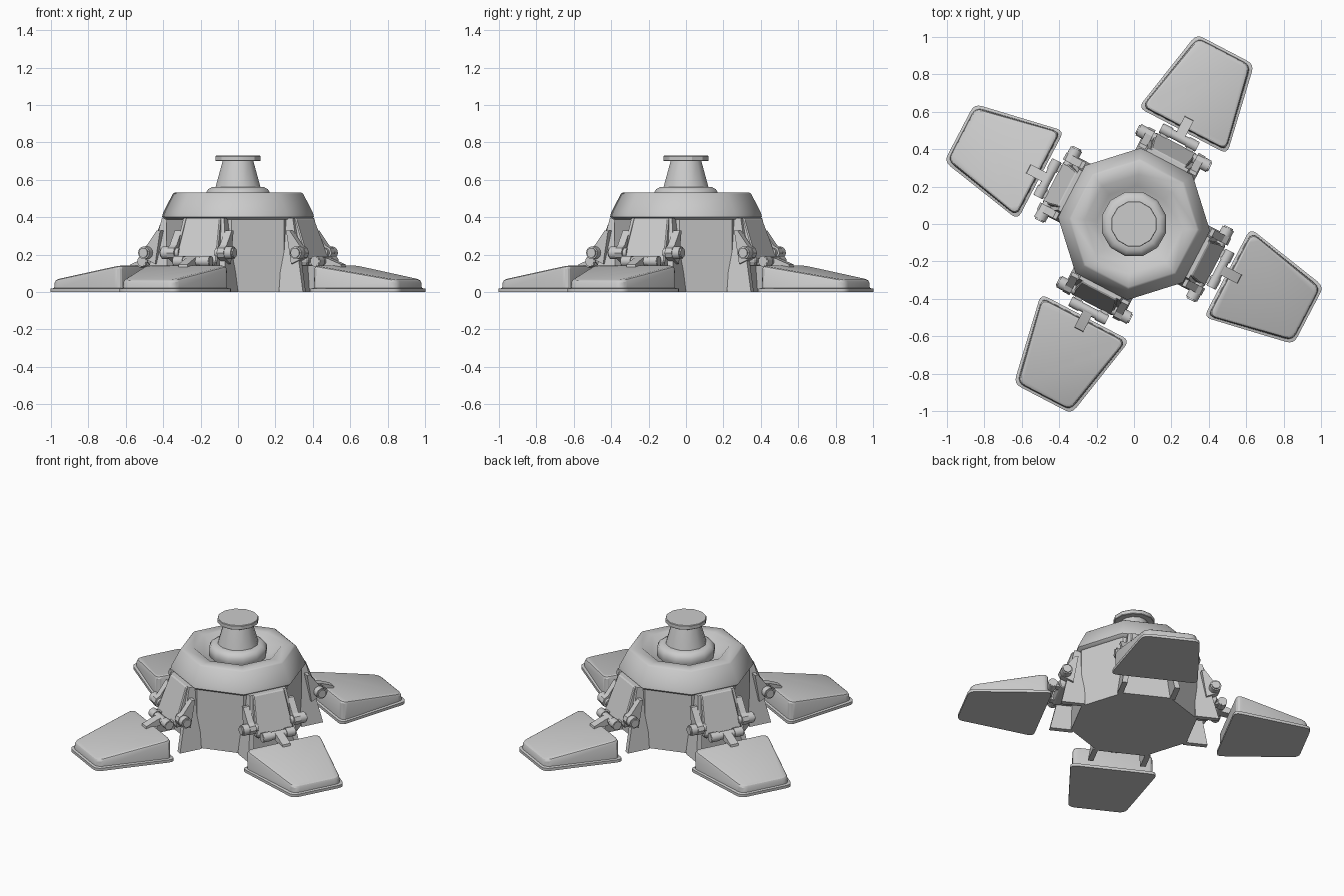
import bpy, bmesh
from math import sin, cos, pi, radians
from mathutils import Matrix, Vector

if "Cube" in bpy.data.objects:
    bpy.data.objects.remove(bpy.data.objects["Cube"])

LEG = radians(62.4)          # direction of the first leg


def finish(bm, name, smooth=None, bevel=0.0):
    bmesh.ops.recalc_face_normals(bm, faces=bm.faces)
    me = bpy.data.meshes.new(name)
    bm.to_mesh(me)
    bm.free()
    ob = bpy.data.objects.new(name, me)
    bpy.context.collection.objects.link(ob)
    if bevel:
        m = ob.modifiers.new("bevel", 'BEVEL')
        m.width, m.segments, m.limit_method = bevel, 1, 'ANGLE'
    if smooth:
        bpy.ops.object.select_all(action='DESELECT')
        ob.select_set(True)
        bpy.context.view_layer.objects.active = ob
        bpy.ops.object.shade_smooth_by_angle(angle=radians(smooth))
    return ob


def loft(bm, rings):
    """Skin a stack of equal-length point rings and cap both ends."""
    vs = [[bm.verts.new(p) for p in r] for r in rings]
    n = len(vs[0])
    for a, b in zip(vs, vs[1:]):
        for i in range(n):
            j = (i + 1) % n
            bm.faces.new((a[i], a[j], b[j], b[i]))
    bm.faces.new(vs[0][::-1])
    bm.faces.new(vs[-1])


def lathe(name, profile, n, phase=0.0, smooth=None):
    bm = bmesh.new()
    loft(bm, [[(r * cos(phase + 2 * pi * i / n), r * sin(phase + 2 * pi * i / n), z)
               for i in range(n)] for r, z in profile])
    return finish(bm, name, smooth)


def cyl(bm, r, v0, v1, u, z, n=12):
    """Cylinder lying along the tangential (v) axis."""
    loft(bm, [[(u + r * cos(2 * pi * i / n), v, z + r * sin(2 * pi * i / n))
               for i in range(n)] for v in (v0, v1)])


def rounded(corners, rad, seg=4):
    """Round the corners of a flat polygon."""
    out, n = [], len(corners)
    for i in range(n):
        p = Vector(corners[i])
        a = p + (Vector(corners[i - 1]) - p).normalized() * rad
        b = p + (Vector(corners[(i + 1) % n]) - p).normalized() * rad
        for k in range(seg + 1):
            t = k / seg
            out.append(a * (1 - t) ** 2 + p * 2 * t * (1 - t) + b * t * t)
    return out


# Central octagonal body and its collar with a recessed top
oct_phase = LEG + pi / 8
lathe("body", [(.385, 0), (.385, .40)], 8, oct_phase)
lathe("collar", [(.375, .385), (.395, .39), (.408, .402), (.402, .425), (.35, .525), (.338, .533),
                 (.265, .533), (.205, .48)], 8, oct_phase, 48)

# Pedestal: rounded base, tapered stem, flat cap
lathe("pedestal_base", [(.165, .46), (.178, .50), (.178, .53), (.165, .55), (.145, .561), (.12, .563)],
      12, pi / 12, 50)
lathe("pedestal_stem", [(.125, .555), (.122, .57), (.085, .70)], 12, pi / 12, 40)
lathe("pedestal_cap", [(.122, .70), (.125, .703), (.125, .725), (.122, .729)], 12, pi / 12, 30)


def bracket():
    # Pair of splayed side walls, each with a thin lug plate for the pivot pin
    bm = bmesh.new()
    side = [(.34, 0), (.485, 0), (.44, .20), (.395, .395), (.34, .395)]
    lug = [(.41, .15), (.46, .172), (.486, .184), (.497, .21), (.486, .236), (.46, .25),
           (.40, .33), (.38, .33)]
    for s in (-1, 1):
        loft(bm, [[(u, s * (base - .055 * z / .395), z) for u, z in side] for base in (.145, .178)])
        loft(bm, [[(u, s * v, z) for u, z in lug] for v in (.13, .172)])
    return finish(bm, "leg_bracket")


def panel():
    # Sloping centre panel between the walls
    bm = bmesh.new()
    loft(bm, [[(u0, -w, z), (u1, -w, z), (u1, w, z), (u0, w, z)] for u0, u1, w, z in
              ((.36, .475, .112, .14), (.36, .49, .125, .165), (.33, .405, .105, .395))])
    return finish(bm, "leg_panel", bevel=.006)


def pins():
    # Pivot pins with round heads
    bm = bmesh.new()
    for s in (-1, 1):
        cyl(bm, .034, s * .165, s * .212, .458, .21, 16)
        cyl(bm, .026, s * .11, s * .22, .458, .21, 16)
    return finish(bm, "leg_pins", 40)


def hinge():
    # Foot hinge: barrel in three knuckles, and a tongue onto the foot
    bm = bmesh.new()
    cyl(bm, .024, -.11, .11, .522, .165, 16)
    for s in (-1, 1):
        cyl(bm, .029, s * .05, s * .108, .522, .165, 16)
        loft(bm, [[(.45, s * v, .18), (.45, s * v, .145), (.53, s * v, .145), (.53, s * v, .18)]
                  for v in (.06, .10)])
    loft(bm, [[(.52, v, .189), (.56, v, .178), (.635, v, .148), (.64, v, .12), (.52, v, .143)]
              for v in (-.027, .027)])
    return finish(bm, "foot_hinge", 40)


def foot():
    # Trapezoid foot: thin rim, inset wedge body
    def ring(inset, z_in, z_out):
        i = inset
        c = [(.562 + i, -.268 + i), (1.054 - i, -.174 + i), (1.054 - i, .174 - i), (.562 + i, .268 - i)]
        return [(p.x, p.y, z_in + (z_out - z_in) * (p.x - .562) / .492)
                for p in rounded(c, .042)]
    bm = bmesh.new()
    loft(bm, [ring(0, 0, 0), ring(0, .018, .018), ring(.014, .022, .022),
              ring(.016, .130, .047), ring(.021, .142, .057), ring(.03, .147, .062)])
    return finish(bm, "foot", 25)


# Four identical legs around the body
for make in (bracket, panel, pins, hinge, foot):
    first = make()
    name = first.name
    for k in range(4):
        ob = first if k == 0 else first.copy()
        if k:
            bpy.context.collection.objects.link(ob)
        ob.name = f"{name}_{k + 1}"
        ob.matrix_world = Matrix.Rotation(LEG + k * pi / 2, 4, 'Z')
